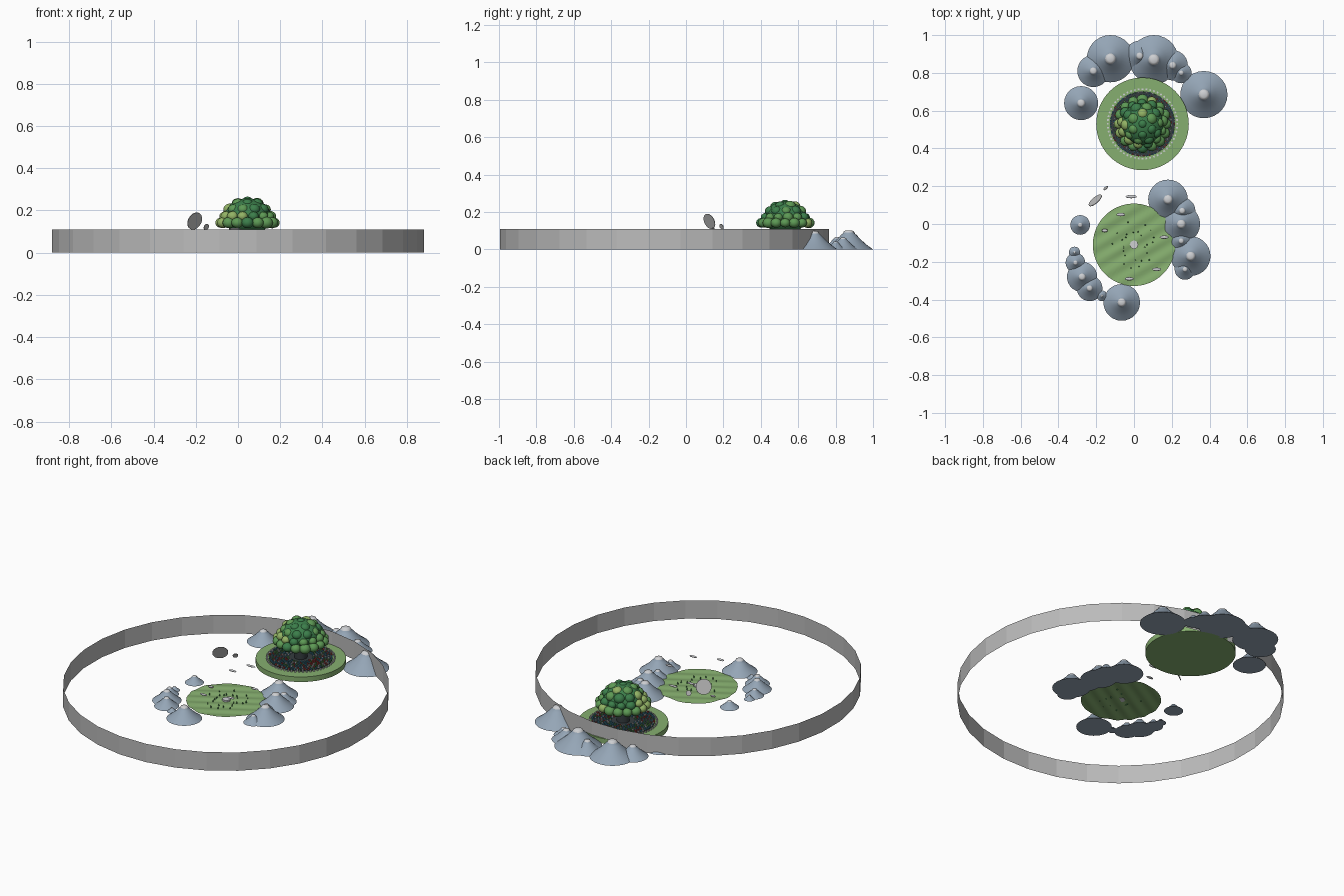
import bpy, bmesh, math, random
from mathutils import Matrix, Vector

random.seed(4)
cube = bpy.data.objects.get("Cube")
if cube:
    bpy.data.objects.remove(cube, do_unlink=True)


def material(name, rgb):
    m = bpy.data.materials.new(name)
    m.use_nodes = True
    m.diffuse_color = (*rgb, 1)
    m.node_tree.nodes["Principled BSDF"].inputs["Base Color"].default_value = (*rgb, 1)
    return m


WALL = material("wall grey", (.5, .5, .5))
GRASS = material("grass green", (.24, .43, .16))
SLATE = material("slate blue", (.30, .38, .47))
STONE = material("pale stone", (.62, .63, .65))
LEAF = material("deep leaf", (.045, .21, .07))
MID = material("mid leaf", (.11, .32, .09))
LIGHT = material("light leaf", (.29, .45, .13))
DARK = material("dark earth", (.035, .045, .05))
RED = material("red flower", (.45, .06, .05))
BLUE = material("teal flower", (.06, .25, .35))


def finish(name, bm, mats, smooth=None):
    mesh = bpy.data.meshes.new(name)
    bm.to_mesh(mesh)
    bm.free()
    obj = bpy.data.objects.new(name, mesh)
    bpy.context.collection.objects.link(obj)
    for m in mats:
        mesh.materials.append(m)
    if smooth:
        bpy.ops.object.select_all(action='DESELECT')
        obj.select_set(True)
        bpy.context.view_layer.objects.active = obj
        bpy.ops.object.shade_smooth_by_angle(angle=math.radians(smooth))
    return obj


def place(pos, scale=(1, 1, 1), rot=None):
    return Matrix.Translation(pos) @ (rot or Matrix()) @ Matrix.Diagonal((*scale, 1))


def disc(bm, pos, radius, height, rot=None, sides=48):
    bmesh.ops.create_cone(bm, cap_ends=True, segments=sides, radius1=radius,
                          radius2=radius, depth=height, matrix=place(pos, rot=rot))


def ball(bm, pos, scale, mat=0, u=16, v=10):
    before = len(bm.faces)
    bmesh.ops.create_uvsphere(bm, u_segments=u, v_segments=v, radius=1,
                              matrix=place(pos, scale))
    bm.faces.ensure_lookup_table()
    for f in bm.faces[before:]:
        f.material_index = mat


# Open boundary wall
bm = bmesh.new()
bmesh.ops.create_cone(bm, cap_ends=False, segments=32, radius1=.885, radius2=.885, depth=.11,
                      matrix=place((0, -.115, .055), rot=Matrix.Rotation(math.pi / 32, 4, 'Z')))
finish("boundary_wall", bm, [WALL])

# Rippled lawn, as a polar grid
LAWN = Vector((0, -.11, 0))


def ripple(x, y):
    return .009 + .0028 * math.sin((.86 * y - .5 * x) * math.tau / .075)


bm = bmesh.new()
rows, sides = 16, 72
centre = bm.verts.new((LAWN.x, LAWN.y, ripple(0, 0)))
previous = None
for i in range(1, rows + 1):
    ring = []
    for j in range(sides):
        a = math.tau * j / sides
        x, y = .218 * i / rows * math.cos(a), .218 * i / rows * math.sin(a)
        ring.append(bm.verts.new((x, y + LAWN.y, ripple(x, y))))
    for j in range(sides):
        k = (j + 1) % sides
        if previous:
            bm.faces.new((previous[j], ring[j], ring[k], previous[k]))
        else:
            bm.faces.new((centre, ring[j], ring[k]))
    previous = ring
finish("rippled_lawn", bm, [GRASS], 60)

# Lawn tufts and centre stone
bm = bmesh.new()
for i in range(26):
    a, r = i * 2.4, random.uniform(.05, .13)
    pos = LAWN + Vector((r * math.cos(a), r * math.sin(a), .014))
    bmesh.ops.create_cone(bm, segments=5, radius1=.004, radius2=.001, depth=.012,
                          matrix=place(pos))
finish("lawn_tufts", bm, [LEAF])
bm = bmesh.new()
disc(bm, LAWN + Vector((0, 0, .013)), .023, .01, sides=8)
finish("centre_stone", bm, [STONE])

# Thin flat stones, some hovering and some resting on the lawn
bm = bmesh.new()
for x, y, z, r in ((-.015, .145, .112, .03), (.12, -.24, .105, .024), (-.025, -.29, .105, .024),
                   (-.07, .05, .105, .024), (-.155, -.035, .02, .016), (.16, -.07, .105, .024)):
    ball(bm, (x, y, z), (r, .009, .005), u=12, v=6)
finish("flat_stones", bm, [STONE], 60)

# Tilted round plates
tilt = Vector((-.61, .71, .36)).to_track_quat('Z', 'Y').to_matrix().to_4x4()
for name, pos, r in (("large_plate", (-.205, .125, .15), .043),
                     ("small_plate", (-.15, .19, .122), .015)):
    bm = bmesh.new()
    disc(bm, pos, r, .003, tilt, 32)
    finish(name, bm, [WALL])

# Hills: revolved profile with a pale cap
PROFILE = ((1, 0), (.74, .24), (.5, .5), (.32, .74), (.22, .86), (.2, .93), (.12, .985))
HILLS = ((-.28, .64, .09), (-.215, .81, .085), (-.125, .875, .125), (.03, .89, .08),
         (.105, .87, .13), (.205, .84, .08), (.25, .8, .055), (.37, .685, .125),
         (.18, .13, .105), (.255, .07, .07), (.25, 0, .1), (.3, -.17, .105),
         (.27, -.24, .055), (.25, -.09, .06), (-.285, -.005, .052), (-.315, -.15, .03),
         (-.31, -.205, .052), (-.275, -.28, .08), (-.235, -.34, .068), (-.17, -.38, .028),
         (-.065, -.415, .097))
for n, (x, y, r) in enumerate(HILLS):
    bm = bmesh.new()
    h = .8 * r
    loops = []
    for pr, pz in PROFILE:
        loops.append([bm.verts.new((x + r * pr * math.cos(math.tau * j / 28),
                                    y + r * pr * math.sin(math.tau * j / 28), h * pz))
                      for j in range(28)])
    bm.faces.new(loops[0][::-1])
    for low, high in zip(loops, loops[1:]):
        for j in range(28):
            k = (j + 1) % 28
            bm.faces.new((low[j], low[k], high[k], high[j]))
    bm.faces.new(loops[-1])
    for f in bm.faces:
        f.material_index = int(f.calc_center_median().z > .87 * h)
    finish(f"hill_{n + 1}", bm, [SLATE, STONE], 50)

# Round garden base, soil bed and trunk
TREE = Vector((.045, .53, 0))
for name, r, z, h, mat in (("garden_base", .245, .015, .03, GRASS),
                           ("soil_bed", .172, .032, .008, DARK),
                           ("tree_trunk", .035, .09, .12, DARK)):
    bm = bmesh.new()
    disc(bm, TREE + Vector((0, 0, z)), r, h, sides=64)
    finish(name, bm, [mat], 30)

# Rings of flowers and pale edging stones
bm = bmesh.new()
for row in range(7):
    r = .07 + .0165 * row
    count = int(math.tau * r / .015)
    for j in range(count):
        a = math.tau * (j + .5 * (row % 2)) / count
        before = len(bm.faces)
        bmesh.ops.create_cube(bm, size=.008, matrix=place(
            TREE + Vector((r * math.cos(a), r * math.sin(a), .04)),
            rot=Matrix.Rotation(a, 4, 'Z')))
        bm.faces.ensure_lookup_table()
        colour = random.choice((0, 1, 1, 2, 3))
        for f in bm.faces[before:]:
            f.material_index = colour
finish("flower_rings", bm, [RED, BLUE, MID, STONE])
bm = bmesh.new()
for j in range(56):
    a = math.tau * j / 56
    bmesh.ops.create_cube(bm, size=.009, matrix=place(
        TREE + Vector((.184 * math.cos(a), .184 * math.sin(a), .033)),
        rot=Matrix.Rotation(a, 4, 'Z')))
finish("edging_stones", bm, [STONE])

# Leafy crown: central dome with rings of lobes
bm = bmesh.new()
ball(bm, TREE + Vector((0, 0, .17)), (.112, .112, .088), 0, 32, 18)
for count, r, z, size, offset in ((16, .126, .142, .028, 0), (13, .108, .172, .026, .3),
                                  (10, .084, .205, .029, .1), (6, .052, .231, .029, .5),
                                  (1, 0, .243, .026, 0)):
    for j in range(count):
        a = math.tau * (j + offset) / count
        s = size * random.uniform(.9, 1.12)
        pos = TREE + Vector((r * math.cos(a), r * math.sin(a), z))
        ball(bm, pos, (s, s, s * .9), random.choice((0, 0, 1, 1, 2)))
finish("leafy_crown", bm, [LEAF, MID, LIGHT], 60)
